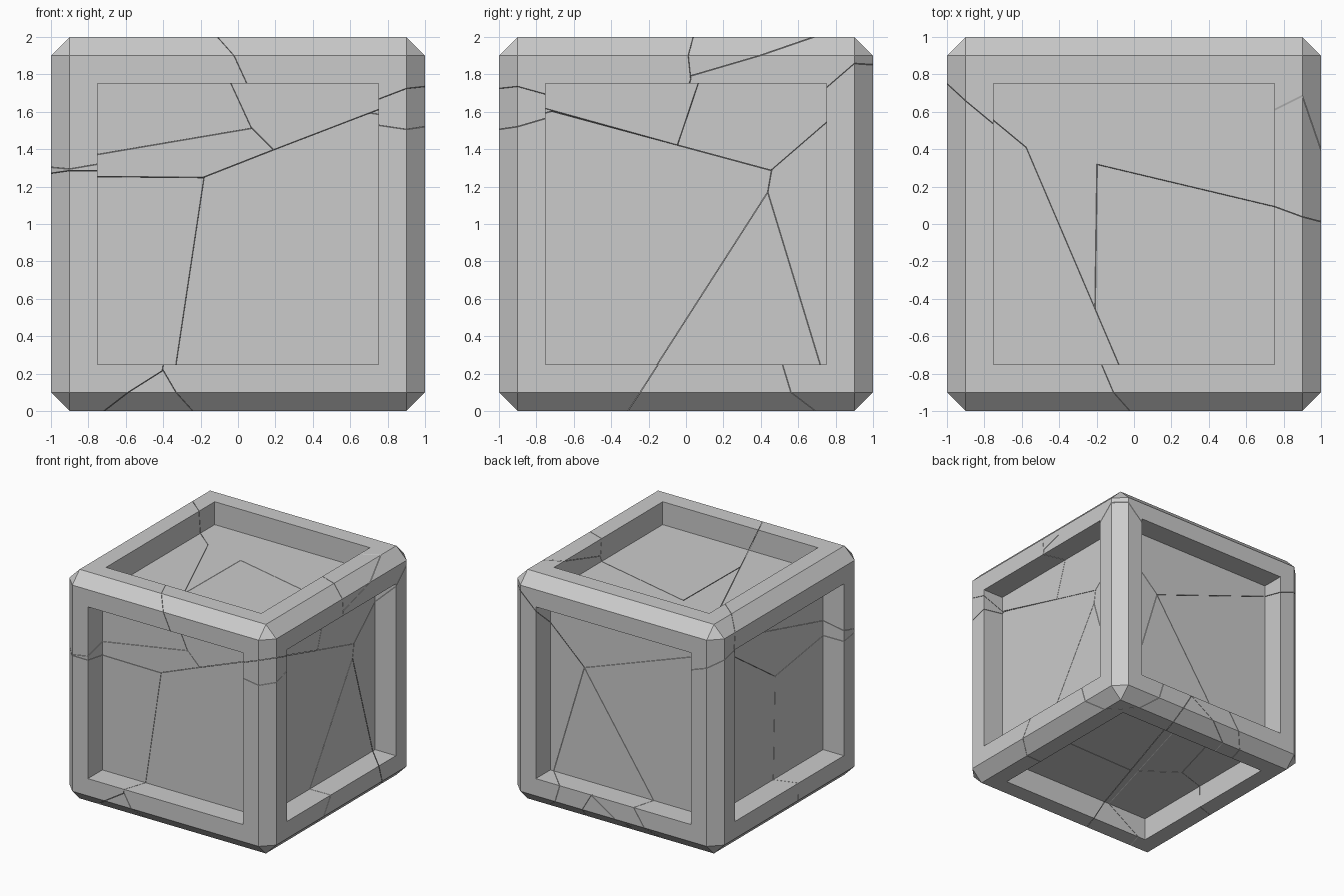
import bpy, bmesh
from mathutils import Vector as V

if "Cube" in bpy.data.objects:
    bpy.data.objects.remove(bpy.data.objects["Cube"])

KERF = 0.003  # hairline gap between shards


def make_object(name, bm):
    me = bpy.data.meshes.new(name)
    bm.to_mesh(me)
    bm.free()
    ob = bpy.data.objects.new(name, me)
    bpy.context.collection.objects.link(ob)
    return ob


# Whole block: chamfered cube with a sunken square panel on every side
def panelled_block():
    bm = bmesh.new()
    bmesh.ops.create_cube(bm, size=2)
    bmesh.ops.translate(bm, verts=bm.verts, vec=(0, 0, 1))
    bmesh.ops.bevel(bm, geom=bm.edges[:], offset=0.1, segments=1,
                    profile=0.5, affect='EDGES')
    bm.normal_update()
    panels = [f for f in bm.faces if f.calc_area() > 2]
    bmesh.ops.inset_individual(bm, faces=panels, thickness=0.15, depth=0,
                               use_even_offset=True)
    bmesh.ops.inset_individual(bm, faces=panels, thickness=0, depth=-0.2)
    bmesh.ops.recalc_face_normals(bm, faces=bm.faces)
    return make_object("remaining_block", bm)


# Convex cell: big cube trimmed by planes, keeping the side holding `inside`
def convex_cell(inside, planes, shrink):
    bm = bmesh.new()
    bmesh.ops.create_cube(bm, size=2.6)
    bmesh.ops.translate(bm, verts=bm.verts, vec=(0, 0, 1))
    for a, b, c in planes:
        a, b, c = V(a), V(b), V(c)
        n = (b - a).cross(c - a).normalized()
        if n.dot(V(inside) - a) > 0:
            n = -n
        cut = bmesh.ops.bisect_plane(
            bm, geom=bm.verts[:] + bm.edges[:] + bm.faces[:],
            plane_co=a - n * shrink, plane_no=n, clear_outer=True)
        rim = [e for e in cut["geom_cut"] if isinstance(e, bmesh.types.BMEdge)]
        if rim:
            bmesh.ops.contextual_create(bm, geom=rim)
    bmesh.ops.recalc_face_normals(bm, faces=bm.faces)
    ob = make_object("cell_cutter", bm)
    ob.hide_render = True
    return ob


def boolean_mesh(ob, cutter, operation):
    mod = ob.modifiers.new("cut", 'BOOLEAN')
    mod.operation, mod.object, mod.solver = operation, cutter, 'EXACT'
    bpy.context.view_layer.update()
    dg = bpy.context.evaluated_depsgraph_get()
    me = bpy.data.meshes.new_from_object(ob.evaluated_get(dg))
    ob.modifiers.remove(mod)
    bpy.data.objects.remove(cutter)
    return me


block = panelled_block()


# Break one shard off the remaining block
def shard(name, inside, *planes):
    piece = boolean_mesh(block, convex_cell(inside, planes, KERF), 'INTERSECT')
    block.data = boolean_mesh(block, convex_cell(inside, planes, 0), 'DIFFERENCE')
    bpy.context.collection.objects.link(bpy.data.objects.new(name, piece))


# Crack junctions shared by neighbouring shards
front_up = (0.075, -0.8, 1.51)
front_mid = (0.19, -0.8, 1.395)
front_low = (-0.18, -0.8, 1.25)
front_foot = (-0.4, -1, 0.22)
right_up = (0.8, -0.045, 1.42)
right_mid = (0.8, 0.455, 1.285)
right_low = (0.8, 0.435, 1.17)
top_mid = (-0.575, 0.41, 1.8)
back_mid = (0.42, 0.8, 1.23)
left_mid = (-0.8, -0.086, 1.145)
base_a = (-0.137, -0.209, 0.2)
base_b = (-0.49, 0.04, 0.2)

# Upper shards
shard("shard_top_left", (-0.6, -0.3, 1.75),
      (front_up, top_mid, (-0.08, -0.75, 1.8)),
      (top_mid, (-0.75, 0.555, 1.8), (-0.9, 0.66, 2)),
      (front_up, (-0.75, -0.8, 1.37), (-0.8, 0.46, 1.69)))
shard("shard_top_right", (0.5, -0.5, 1.78),
      (top_mid, (0.75, 0.095, 1.8), right_up),
      ((0.75, 0.095, 2), (0.9, 0.04, 2), (1, 0.025, 1.79)),
      (front_mid, (0.75, -0.8, 1.61), right_up),
      (front_up, front_mid, (0.1, 0.3, 1.5)))
shard("shard_rim", (0.95, 0.2, 1.98),
      ((1, 0.025, 1.79), (1, 0.4, 1.9), (0.75, 0.615, 2)))
shard("shard_top_back", (0.3, 0.6, 1.75),
      (right_mid, (0.8, 0.75, 1.54), back_mid),
      (right_up, right_mid, (0, 0.3, 1.4)),
      (back_mid, (-0.615, 0.8, 1.6), (0, 0.3, 1.5)))

# Lower shards
shard("shard_back_right", (0.9, 0.85, 0.9),
      (right_mid, right_low, back_mid),
      (right_low, (0.8, 0.715, 0.25), back_mid))
shard("shard_front_foot", (-0.4, -0.95, 0.05),
      (front_foot, (-0.59, -1, 0.1), (-0.72, -0.9, 0)),
      (front_foot, (-0.33, -1, 0.1), (-0.24, -0.9, 0)))
shard("shard_front_left", (-0.7, -0.6, 0.6),
      (front_low, (-0.33, -0.8, 0.25), base_a),
      (left_mid, (-0.8, -0.06, 0.25), base_b),
      (base_a, base_b, (-0.2, 0.2, 0.5)),
      (front_low, (-0.75, -0.8, 1.255), left_mid))
shard("shard_base", (0.3, 0.5, 0.3),
      (right_low, (0.8, -0.155, 0.25), base_a),
      (back_mid, (-0.25, 0.8, 0.25), base_b))
shard("shard_back_left", (-0.7, 0.6, 0.7),
      (left_mid, (-0.8, 0.46, 1.52), (0, 0.4, 1.2)),
      (back_mid, (0, 0, 1), (-0.3, 0, 0.5)))
shard("shard_core", (-0.6, -0.5, 1.3),
      (front_mid, front_low, (0.1, 0.3, 1.3)))

# What is left is the big front right shard
block.name = "shard_front_right"
